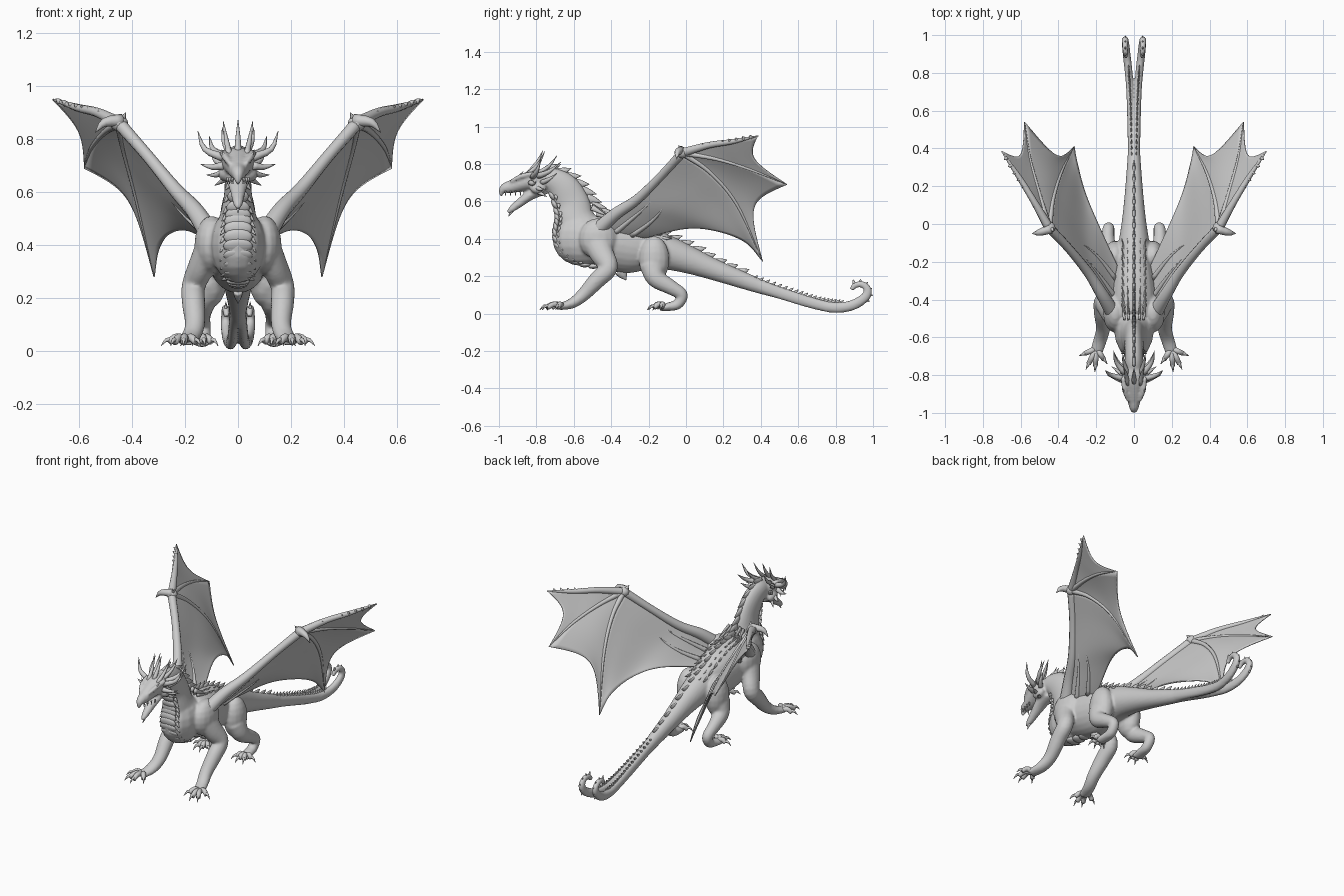
import bpy, bmesh, math, random
from mathutils import Vector, Matrix

random.seed(4)


def smooth_path(pts, sub):
    """Catmull-Rom samples through points of any dimension."""
    P = [Vector(p) for p in pts]
    P = [P[0] * 2 - P[1]] + P + [P[-1] * 2 - P[-2]]
    out = []
    for i in range(1, len(P) - 2):
        a, b, c, d = P[i - 1:i + 3]
        for k in range(sub):
            t = k / sub
            out.append(0.5 * (2 * b + (c - a) * t + (2 * a - 5 * b + 4 * c - d) * t * t
                              + (3 * b - a - 3 * c + d) * t ** 3))
    return out + [P[-2]]


def tube(bm, pts, n=12, sub=4, both=False):
    """Tapered elliptical tube through (x, y, z, width, height)."""
    pts = [tuple(p) if len(p) == 5 else tuple(p) + (p[3],) for p in pts]
    S = smooth_path(pts, sub)
    C = [Vector(s[:3]) for s in S]
    ref = Vector((1, 0, 0)) if abs((C[-1] - C[0]).normalized().x) < .8 else Vector((0, 0, 1))
    rings = []
    for i, s in enumerate(S):
        T = (C[min(i + 1, len(C) - 1)] - C[max(i - 1, 0)]).normalized()
        side = (ref - T * ref.dot(T)).normalized()
        up = T.cross(side)
        w, h = max(s[3], .0008), max(s[4], .0008)
        rings.append([bm.verts.new(C[i] + side * w * math.cos(a) + up * h * math.sin(a))
                      for a in (2 * math.pi * k / n for k in range(n))])
    for A, B in zip(rings, rings[1:]):
        for k in range(n):
            bm.faces.new((A[k], A[(k + 1) % n], B[(k + 1) % n], B[k]))
    bm.faces.new(rings[0][::-1])
    bm.faces.new(rings[-1])
    if both:
        tube(bm, [(-p[0],) + p[1:] for p in pts], n, sub)


def ball(bm, c, r, tilt=0, both=False):
    for s in ((1, -1) if both else (1,)):
        m = Matrix.Translation((c[0] * s, c[1], c[2])) @ Matrix.Rotation(tilt, 4, 'X') @ Matrix.Diagonal((*r, 1))
        bmesh.ops.create_uvsphere(bm, u_segments=16, v_segments=10, radius=1, matrix=m)


def spike(bm, base, tip, w, h=None, bend=(0, 0, 0), both=False):
    """Pointed horn, optionally bent in the middle."""
    b, t = Vector(base), Vector(tip)
    h = h or w
    m = b.lerp(t, .5) + Vector(bend)
    tube(bm, [(*b, w, h), (*m, w * .65, h * .65), (*t, .001, .001)], 8, 3, both)


def finish(name, bm, voxel=0):
    bmesh.ops.recalc_face_normals(bm, faces=bm.faces)
    for f in bm.faces:
        f.smooth = True
    me = bpy.data.meshes.new(name)
    bm.to_mesh(me)
    bm.free()
    ob = bpy.data.objects.new(name, me)
    bpy.context.collection.objects.link(ob)
    if voxel:
        r = ob.modifiers.new("fuse", 'REMESH')
        r.mode, r.voxel_size, r.use_smooth_shade = 'VOXEL', voxel, True
        s = ob.modifiers.new("soften", 'SMOOTH')
        s.factor, s.iterations = .5, 5
    return ob


# Body: neck, trunk, forked tail, legs and head fused into one skin
bm = bmesh.new()
tube(bm, [(0, -.78, .715, .045, .05), (0, -.72, .715, .048, .065), (0, -.655, .67, .05, .084),
          (0, -.61, .59, .053, .094), (0, -.59, .50, .072, .105), (0, -.54, .42, .10, .125),
          (0, -.42, .385, .125, .145), (0, -.30, .36, .115, .145), (0, -.20, .345, .095, .115),
          (0, -.10, .325, .082, .092), (0, .02, .285, .064, .073), (0, .15, .235, .05, .057),
          (0, .30, .18, .038, .046), (0, .42, .137, .03, .037), (0, .5, .112, .02, .03)], 24, 6)
tube(bm, [(.008, .36, .158, .024, .036), (.016, .55, .095, .02, .032), (.021, .70, .05, .02, .03),
          (.028, .80, .032, .021, .029), (.038, .89, .045, .021, .028), (.045, .955, .085, .02, .026),
          (.047, .972, .125, .018, .022), (.047, .945, .155, .016, .018), (.045, .905, .152, .014, .016),
          (.042, .885, .128, .012, .013)], 14, 6, True)
ball(bm, (0, -.56, .40), (.105, .155, .145))
ball(bm, (.10, -.47, .40), (.065, .105, .11), both=True)
# skull, beak, lower jaw, brows and cheeks
tube(bm, [(0, -.74, .71, .045, .055), (0, -.81, .715, .064, .055), (0, -.87, .70, .052, .046),
          (0, -.93, .68, .036, .036), (0, -.972, .668, .025, .027), (0, -.988, .645, .014, .013),
          (0, -.985, .625, .006, .006)], 16, 5)
tube(bm, [(0, -.76, .67, .045, .035), (0, -.83, .635, .04, .028), (0, -.885, .595, .028, .024),
          (0, -.93, .56, .02, .018), (0, -.953, .54, .01, .01)], 12, 5)
tube(bm, [(.03, -.94, .705, .008), (.05, -.88, .735, .014), (.058, -.81, .75, .012)], 10, 4, True)
ball(bm, (.05, -.79, .67), (.025, .045, .03), both=True)
# front legs
tube(bm, [(.10, -.49, .41, .055, .08), (.138, -.45, .32, .05, .065), (.168, -.415, .245, .045, .05),
          (.168, -.475, .18, .044, .046), (.163, -.55, .10, .038, .036), (.178, -.61, .055, .036, .028),
          (.20, -.68, .036, .034, .018)], 16, 5, True)
# hind legs
ball(bm, (.10, -.17, .29), (.062, .082, .125), both=True)
tube(bm, [(.11, -.18, .26, .055, .07), (.13, -.16, .19, .048, .052), (.138, -.08, .14, .036, .04),
          (.135, -.022, .10, .031, .032), (.132, -.045, .05, .03, .028), (.135, -.10, .036, .032, .022),
          (.14, -.14, .03, .033, .016)], 16, 5, True)
finish("body", bm, .0075)

# Toes with curved claws
bm = bmesh.new()
for (bx, by), ends in (((.2, -.66), ((.16, -.715), (.205, -.75), (.24, -.74), (.26, -.685))),
                       ((.138, -.12), ((.10, -.155), (.13, -.175), (.16, -.17), (.185, -.13)))):
    for ex, ey in ends:
        dx, dy = ex - bx, ey - by
        tube(bm, [(bx, by, .035, .016), (bx + dx * .55, by + dy * .55, .05, .015),
                  (ex, ey, .032, .013)], 10, 4, True)
        k = .034 / math.hypot(dx, dy)
        spike(bm, (ex - dx * .15, ey - dy * .15, .038), (ex + dx * k, ey + dy * k, .018), .011,
              bend=(0, 0, .012), both=True)
finish("toes_and_claws", bm)

# Horn crown, cheek spikes and teeth
bm = bmesh.new()
spike(bm, (0, -.84, .75), (0, -.765, .872), .014, bend=(0, .008, 0))
for base, tip, w, bend in (
        ((.032, -.85, .74), (.056, -.755, .868), .013, (0, .012, -.006)),
        ((.035, -.79, .75), (.06, -.69, .845), .013, (.006, .01, -.006)),
        ((.05, -.79, .735), (.108, -.67, .81), .017, (.015, 0, -.012)),
        ((.055, -.82, .73), (.152, -.775, .83), .017, (.022, 0, -.018)),
        ((.05, -.77, .70), (.10, -.69, .75), .015, (.01, 0, -.005)),
        ((.055, -.83, .70), (.142, -.80, .705), .016, (0, 0, -.008)),
        ((.055, -.80, .675), (.118, -.755, .665), .014, (0, 0, -.006)),
        ((.045, -.79, .65), (.088, -.745, .625), .012, (0, 0, 0)),
        ((.04, -.91, .715), (.062, -.87, .76), .009, (0, 0, 0))):
    spike(bm, base, tip, w, bend=bend, both=True)
for i in range(4):
    t = i / 3
    spike(bm, (.02 + .02 * t, -.965 + .08 * t, .655), (.019 + .02 * t, -.965 + .08 * t, .63), .005, both=True)
spike(bm, (0, -.93, .55), (0, -.95, .52), .009)
finish("horns_and_teeth", bm)

# Overlapping throat and belly plates with small edge spikes
bm = bmesh.new()
line = smooth_path([(-.715, .63), (-.69, .54), (-.69, .49), (-.70, .43), (-.685, .36), (-.63, .295),
                    (-.54, .262), (-.44, .25)], 2)
for i, p in enumerate(line):
    q, o = line[min(i + 1, len(line) - 1)], line[max(i - 1, 0)]
    d = (q - o).normalized()
    w = .036 + .02 * math.sin(math.pi * i / (len(line) - 1))
    ball(bm, (0, p[0], p[1]), (w, .032, .015), math.atan2(d[1], d[0]) + .25)
    if i < 12:
        spike(bm, (w * .85, p[0] + .02, p[1]), (w + .014, p[0] + .015 + d[0] * .025, p[1] + d[1] * .025), .010, both=True)
spike(bm, (0, -.35, .23), (0, -.32, .178), .022, .035)
finish("belly_plates", bm)

# Spikes down the neck, back and tail
bm = bmesh.new()
ridge = smooth_path([(-.74, .775), (-.635, .74), (-.55, .665), (-.495, .585), (-.44, .53), (-.35, .51),
                     (-.25, .475), (-.15, .425), (-.03, .375), (.10, .31), (.22, .25), (.34, .20)], 2)
for i, p in enumerate(ridge[:-1]):
    d = (ridge[i + 1] - p).normalized()
    up = Vector((-d[1], d[0]))
    L = .078 if p[0] < .1 else .062
    b, t = p - up * .012, p + up * L * .55 + d * L * .8
    spike(bm, (0, b[0], b[1]), (0, t[0], t[1]), .011, .028)
    if -.52 < p[0] < -.15:
        for x in (.028, .05):
            spike(bm, (x, b[0], b[1] - x * .2), (x * 1.3, t[0], t[1] - .02 - x * .4), .008, .016, both=True)
tail_top = smooth_path([(.012, .36, .19), (.016, .55, .124), (.021, .70, .077), (.028, .82, .058)], 6)
for p in tail_top:
    spike(bm, (p[0], p[1], p[2] - .006), (p[0], p[1] + .024, p[2] + .014), .006, .011, both=True)
for i in range(6):
    a = math.radians(-40 + i * 30)
    c, s = math.cos(a), math.sin(a)
    spike(bm, (.046, .92 + .062 * c, .11 + .055 * s), (.046, .92 + .08 * c, .11 + .076 * s), .006, .01, both=True)
finish("back_spikes", bm)

# Wings: shared bone paths
arm = [(.45, -.02, .86), (.345, -.13, .74), (.24, -.26, .612), (.165, -.38, .53), (.10, -.49, .43)]
f1 = [(.45, -.02, .86), (.53, .12, .90), (.61, .25, .92), (.70, .385, .95)]
f2 = [(.45, -.02, .86), (.505, .17, .825), (.555, .36, .765), (.58, .54, .69)]
f3 = [(.45, -.02, .86), (.43, .13, .755), (.385, .275, .58), (.317, .41, .28)]
trail = [(.317, .41, .28), (.30, .32, .38), (.26, .17, .44), (.19, 0, .455), (.08, -.24, .40)]


def sheet(bm, fn, nu, nv):
    for s in (1, -1):
        V = [[bm.verts.new(Vector((q.x * s, q.y, q.z))) for q in (fn(u / nu, v / nv) for v in range(nv + 1))]
             for u in range(nu + 1)]
        for u in range(nu):
            for v in range(nv):
                bm.faces.new((V[u][v], V[u + 1][v], V[u + 1][v + 1], V[u][v + 1]))


def at(path, t):
    x = t * (len(path) - 1)
    i = min(int(x), len(path) - 2)
    return path[i].lerp(path[i + 1], x - i)


A, F1, F2, F3, TR = (smooth_path(p, 6) for p in (arm, f1, f2, f3, trail))


def fan(P, Q, sag, dx):
    """Web between two fingers with a scalloped outer edge."""
    def fn(u, v):
        p = at(P, v).lerp(at(Q, v), u)
        k = 4 * u * (1 - u)
        return P[0] + (p - P[0]) * (1 - sag * k * v * v) + Vector((dx, 0, 0)) * k * v * v
    return fn


def inner(s, t):
    """Web from the arm to the trailing edge, following the last finger."""
    p = at(A, s).lerp(at(TR, s), t)
    off = at(F3, t) - F3[0].lerp(F3[-1], t)
    return p + off * (1 - s) ** 2 + Vector((.012, 0, .005)) * math.sin(math.pi * s) * math.sin(math.pi * t)


bm = bmesh.new()
sheet(bm, fan(F1, F2, .2, 0), 14, 16)
sheet(bm, fan(F2, F3, .22, -.035), 18, 18)
sheet(bm, inner, 24, 20)
web = finish("wing_membrane", bm)
sol = web.modifiers.new("thickness", 'SOLIDIFY')
sol.thickness, sol.offset = .006, 0

# Wing bones, thumb claws, finger tips and leading edge bumps
bm = bmesh.new()
for path, rad in ((arm, (.025, .023, .027, .034, .042)), (f1, (.025, .018, .014, .003)),
                  (f2, (.017, .011, .008, .002)), (f3, (.018, .012, .009, .002))):
    tube(bm, [(*p, r) for p, r in zip(path, rad)], 10, 6, True)
ball(bm, (.45, -.02, .86), (.034, .032, .03), both=True)
spike(bm, (.44, -.025, .87), (.54, -.05, .825), .026, bend=(.014, -.008, .016), both=True)
spike(bm, (.44, -.02, .87), (.425, -.04, .90), .014, both=True)
for i in range(1, 11):
    p = at(F1, i / 11)
    L = random.uniform(.015, .024)
    spike(bm, p, p + Vector((L * .8, -L * .4, L * .7)), .012, both=True)
# shoulder folds sweeping from the flank up along the arm
for e, r in ((.35, .017), (.7, .016)):
    tube(bm, [(*inner(.97 - .5 * v, e * (1 - .55 * v)), r * (1 - .85 * v)) for v in (0, .33, .66, 1)], 8, 4, True)
finish("wing_bones", bm)
